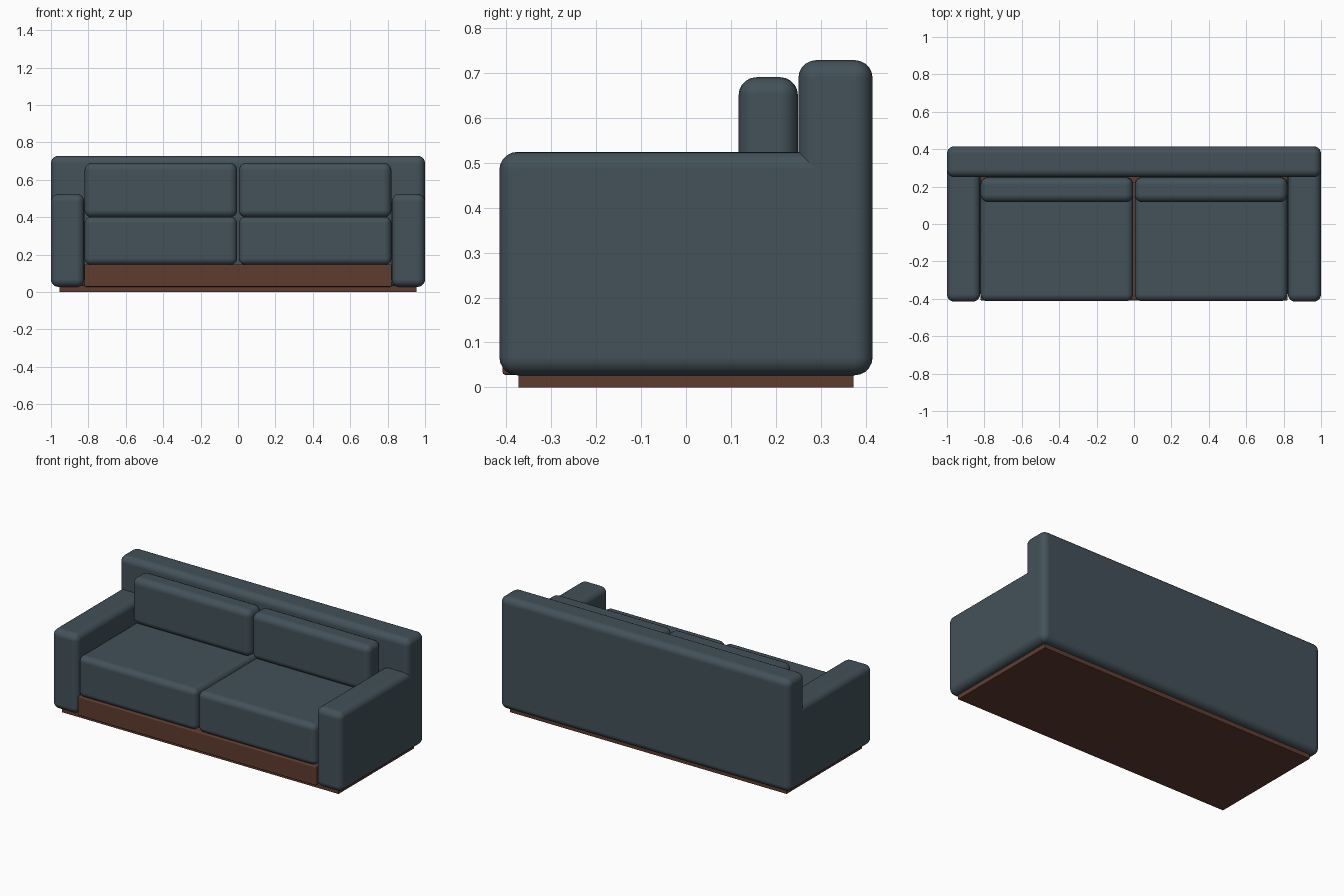
import bpy
import bmesh
import math

cube = bpy.data.objects.get("Cube")
if cube:
    bpy.data.objects.remove(cube, do_unlink=True)


def material(name, rgb):
    m = bpy.data.materials.new(name)
    m.use_nodes = True
    m.diffuse_color = (*rgb, 1)
    bsdf = m.node_tree.nodes["Principled BSDF"]
    bsdf.inputs["Base Color"].default_value = (*rgb, 1)
    bsdf.inputs["Roughness"].default_value = 0.8
    return m


fabric = material("slate blue fabric", (0.056, 0.083, 0.100))
wood = material("dark brown wood", (0.115, 0.045, 0.028))


def box(name, lo, hi, mat, radius=0.0, segments=5):
    """Box between two corners, with rounded edges when a radius is given."""
    mesh = bpy.data.meshes.new(name)
    bm = bmesh.new()
    bmesh.ops.create_cube(bm, size=1)
    for v in bm.verts:
        v.co = [(b - a) * c for a, b, c in zip(lo, hi, v.co)]
    bm.to_mesh(mesh)
    bm.free()
    mesh.materials.append(mat)
    ob = bpy.data.objects.new(name, mesh)
    ob.location = [(a + b) / 2 for a, b in zip(lo, hi)]
    bpy.context.collection.objects.link(ob)
    if radius:
        mesh.shade_smooth()
        bevel = ob.modifiers.new("rounded edges", 'BEVEL')
        bevel.width = radius
        bevel.segments = segments
        bevel.limit_method = 'ANGLE'
        bevel.angle_limit = math.radians(40)
        bevel.harden_normals = True
    return ob


# Wooden floor plinth and the seat base above it
box("plinth", (-0.955, -0.373, 0), (0.955, 0.372, 0.035), wood)
box("seat_base", (-0.822, -0.408, 0.028), (0.822, 0.30, 0.147), wood, 0.006, 2)

# Full-width backrest
box("backrest", (-1, 0.25, 0.027), (1, 0.415, 0.728), fabric, 0.04)

# Arms and cushions, one set on each side
for side, s in (("left", 1), ("right", -1)):
    def pair(name, x0, x1, y0, y1, z0, z1, r):
        xa, xb = sorted((s * x0, s * x1))
        box(f"{side}_{name}", (xa, y0, z0), (xb, y1, z1), fabric, r)

    pair("arm", 0.822, 1.0, -0.415, 0.365, 0.027, 0.524, 0.04)
    pair("seat_cushion", 0.005, 0.82, -0.412, 0.25, 0.145, 0.402, 0.035)
    pair("back_cushion", 0.005, 0.82, 0.117, 0.249, 0.398, 0.69, 0.04)
